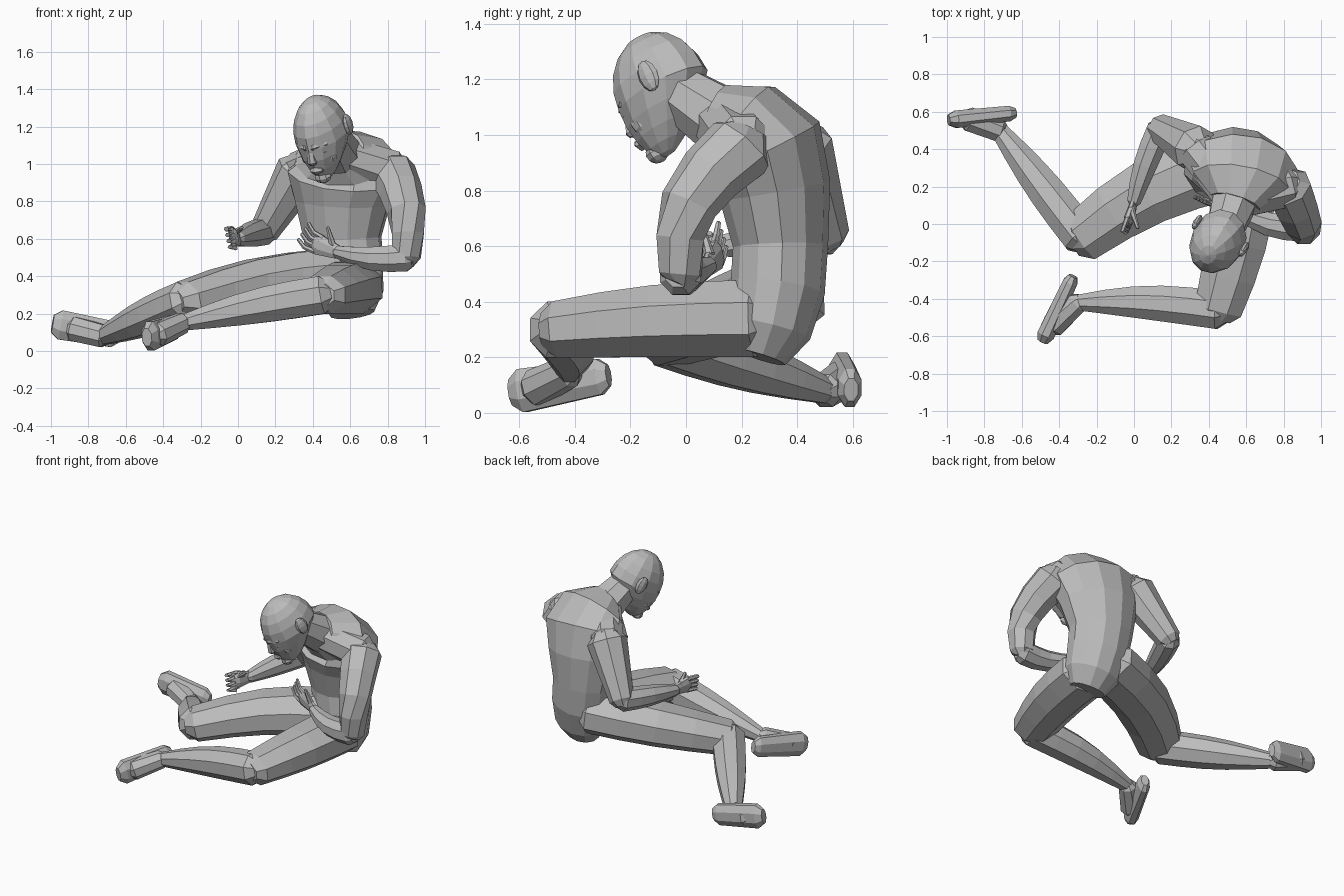
import bpy, bmesh, math
from mathutils import Vector

if "Cube" in bpy.data.objects:
    bpy.data.objects.remove(bpy.data.objects["Cube"])

clay = bpy.data.materials.new("grey clay")
clay.use_nodes = True
grey = (.5, .5, .5, 1)
clay.diffuse_color = grey
clay.node_tree.nodes["Principled BSDF"].inputs["Base Color"].default_value = grey

UP = Vector((0, 0, 1))
MODEL_LEFT = Vector((1, -.18, 0))


def finish(name, bm):
    """Turn a bmesh into a flat-faced clay object."""
    bmesh.ops.recalc_face_normals(bm, faces=bm.faces)
    mesh = bpy.data.meshes.new(name)
    bm.to_mesh(mesh)
    bm.free()
    mesh.materials.append(clay)
    bpy.context.collection.objects.link(bpy.data.objects.new(name, mesh))


def loft(name, centres, widths, depths, side, sides=8):
    """Closed tube through the centres; widths are measured along side."""
    bm = bmesh.new()
    loops = []
    last = len(centres) - 1
    for i, (centre, width, depth) in enumerate(zip(centres, widths, depths)):
        along = (centres[min(i + 1, last)] - centres[max(i - 1, 0)]).normalized()
        across = (side - along * side.dot(along)).normalized()
        deep = along.cross(across)
        angles = [math.tau * (k + .5) / sides for k in range(sides)]
        loops.append([bm.verts.new(centre + across * width * math.cos(a)
                                   + deep * depth * math.sin(a)) for a in angles])
    for low, high in zip(loops, loops[1:]):
        for k in range(sides):
            bm.faces.new((low[k - 1], low[k], high[k], high[k - 1]))
    bm.faces.new(loops[0])
    bm.faces.new(loops[-1])
    finish(name, bm)


def limb(name, start, end, start_radius, end_radius, swell=0,
         bow=(0, 0, 0), side=UP, flat=1, steps=4, sides=8):
    """Tapering tube with rounded ends that may swell and bow in the middle."""
    start, end, bow = Vector(start), Vector(end), Vector(bow)
    direction = (end - start).normalized()
    centres = [start - direction * start_radius / 2]
    radii = [start_radius * .6]
    for i in range(steps + 1):
        t = i / steps
        arch = math.sin(math.pi * t)
        centres.append(start.lerp(end, t) + bow * arch)
        radii.append(start_radius + (end_radius - start_radius) * t + swell * arch)
    centres.append(end + direction * end_radius / 2)
    radii.append(end_radius * .6)
    loft(name, centres, radii, [r * flat for r in radii], side, sides)


# Torso curving forward from the pelvis to the base of the neck
spine = [(.61, .27, .2), (.6, .3, .3), (.58, .33, .45), (.56, .34, .6),
         (.56, .32, .8), (.57, .28, .95), (.57, .21, 1.03), (.54, .11, 1.07)]
torso_widths = (.12, .18, .2, .21, .26, .31, .27, .14)
torso_depths = (.09, .15, .17, .17, .2, .22, .18, .12)
loft("torso", [Vector(p) for p in spine], torso_widths, torso_depths,
     MODEL_LEFT, sides=12)

# Joints of the pose
neck_base = (.54, .13, 1.05)
skull_base = (.48, -.05, 1.17)
left_shoulder, left_elbow, left_wrist = (.82, .2, .96), (.9, -.02, .5), (.53, .08, .53)
right_shoulder, right_elbow, right_wrist = (.33, .4, .96), (.14, .51, .64), (0, .12, .6)
left_hip, left_knee, left_ankle = (.6, .25, .34), (.45, -.46, .3), (-.3, -.42, .15)
right_hip, right_knee, right_ankle = (.5, .32, .41), (-.28, -.07, .27), (-.72, .5, .08)

limb("neck", neck_base, skull_base, .13, .1, side=MODEL_LEFT)
limb("left_collar", neck_base, left_shoulder, .11, .12)
limb("right_collar", neck_base, right_shoulder, .11, .11)

# Arms
limb("left_upper_arm", left_shoulder, left_elbow, .13, .08, bow=(.04, -.08, .02))
limb("left_forearm", left_elbow, left_wrist, .08, .035, .01, bow=(0, -.03, -.02))
limb("right_upper_arm", right_shoulder, right_elbow, .13, .08)
limb("right_forearm", right_elbow, right_wrist, .075, .04, .01, bow=(-.01, 0, 0))

# Legs
limb("left_thigh", left_hip, left_knee, .15, .11, .01, bow=(.02, 0, .01),
     flat=1.25)
limb("left_shin", left_knee, left_ankle, .11, .045, .02, bow=(0, .02, .01),
     steps=5)
limb("right_thigh", right_hip, right_knee, .15, .11, .01, bow=(-.02, .05, .02),
     flat=1.35)
limb("right_shin", right_knee, right_ankle, .11, .05, .02, steps=5)

# Feet lying on their sides, from heel to toe
limb("left_foot", (-.34, -.31, .13), (-.47, -.59, .08), .07, .085, flat=.6)
limb("left_instep", left_ankle, (-.43, -.54, .09), .06, .07)
limb("right_foot", (-.67, .59, .09), (-.95, .56, .14), .075, .085, flat=.6)
limb("right_instep", right_ankle, (-.88, .56, .12), .065, .07)

# The head has its own frame: bowed down and turned to the model's right
face = Vector((-.42, -.77, -.48)).normalized()
crown = Vector((-.27, -.38, .85)).normalized()
ear_side = face.cross(crown)
ear_side *= math.copysign(1, ear_side.x)
head_centre = Vector((.45, -.09, 1.155))


def on_head(left, forward, up):
    return head_centre + ear_side * left + face * forward + crown * up


def jaw(p):
    """Narrow the lower half of a unit ball and carry it forward to the chin."""
    low = max(-p.z, 0)
    p.x *= 1 - low * .35
    p.y = p.y * (1 - low * .35) + low * .5


def blob(name, place, size, rule=None, segments=8):
    """Low-poly ball in the head frame, reshaped by an optional rule."""
    bm = bmesh.new()
    bmesh.ops.create_uvsphere(bm, u_segments=segments, v_segments=segments - 2,
                              radius=1)
    for v in bm.verts:
        if rule:
            rule(v.co)
        offset = [a + b * c for a, b, c in zip(place, v.co, size)]
        v.co = on_head(*offset)
    finish(name, bm)


blob("head", (0, -.01, 0), (.145, .185, .22), jaw, segments=12)
limb("nose", on_head(0, .155, 0), on_head(0, .17, -.075), .015, .028,
     side=ear_side, steps=2, sides=6)
limb("lips", on_head(-.03, .155, -.13), on_head(.03, .155, -.13), .015, .015,
     .01, side=crown, steps=2, sides=6)
blob("chin", (0, .115, -.19), (.05, .04, .035))
for label, sign in (("left", 1), ("right", -1)):
    limb(label + "_brow", on_head(sign * .02, .16, .01),
         on_head(sign * .09, .12, .01), .018, .012, side=crown, steps=2, sides=6)
    blob(label + "_eye", (sign * .055, .13, -.03), (.03, .02, .015))
    blob(label + "_cheek", (sign * .07, .085, -.08), (.035, .045, .045))
    blob(label + "_ear", (sign * .145, -.05, .03), (.02, .04, .06))


def hand(label, wrist, knuckle, tip, curl, fan, thumb_tip):
    """Flat palm, four bent fingers spread along fan, and a thumb."""
    wrist, knuckle, tip, curl, fan = map(Vector, (wrist, knuckle, tip, curl, fan))
    limb(label + "_palm", wrist, knuckle, .04, .06, side=fan, flat=.45, steps=2)
    for i, finger in enumerate(("index", "middle", "ring", "little")):
        shift = fan * (1.5 - i) * .03
        base = knuckle + shift
        end = tip + shift * 1.2
        limb(f"{label}_{finger}_finger", base, end, .016, .01,
             bow=curl, side=fan, steps=2, sides=6)
    root = wrist.lerp(knuckle, .4) + fan * .03
    limb(label + "_thumb", root, thumb_tip, .02, .01, side=fan, steps=2, sides=6)


hand("left", left_wrist, (.43, .11, .57), (.35, .13, .64), (-.01, 0, -.01),
     (.5, -.25, .8), (.48, .06, .66))
hand("right", right_wrist, (-.025, .03, .61), (-.02, 0, .6), (-.03, -.06, 0),
     (-.2, .1, .97), (.02, -.02, .66))
